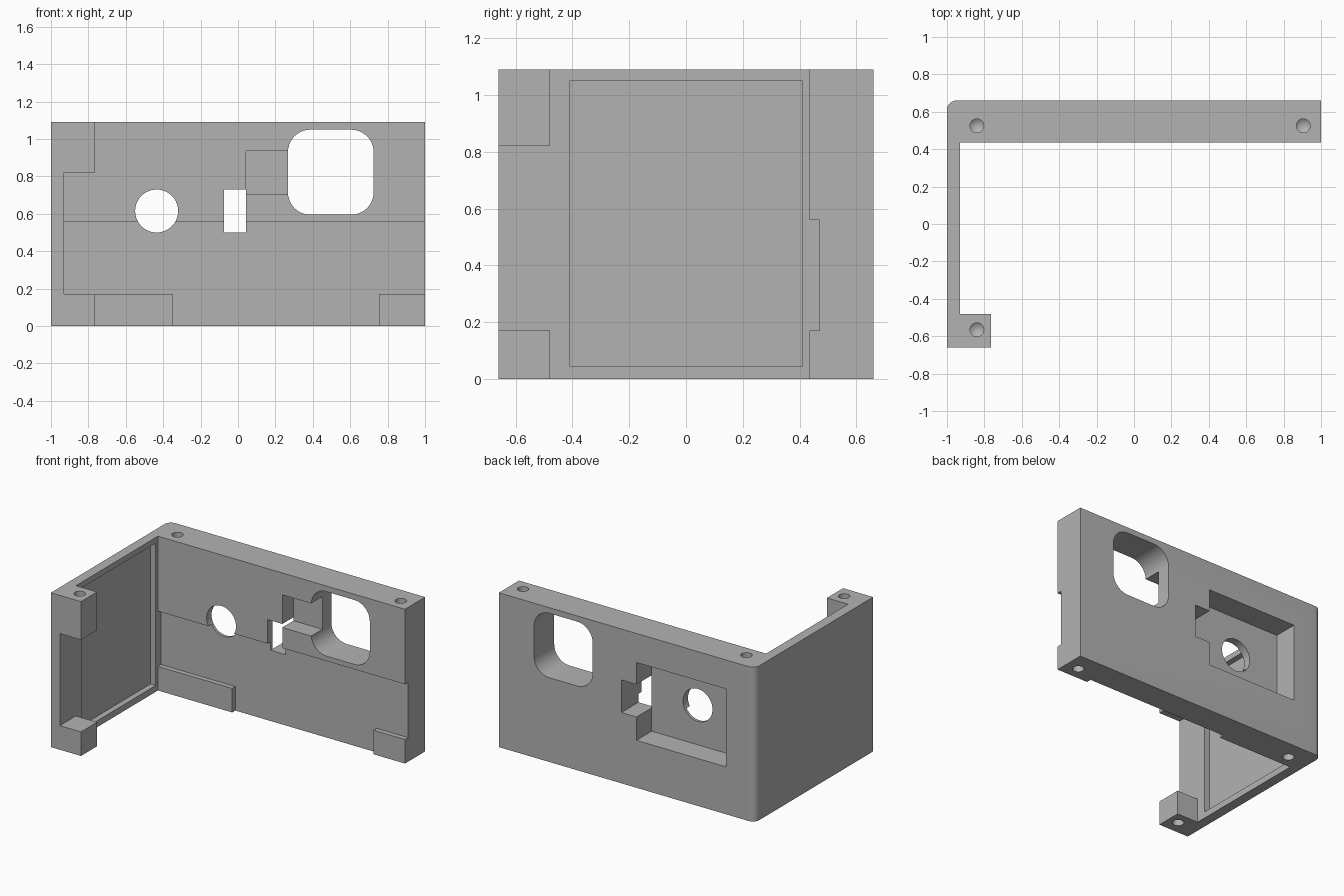
import bpy, bmesh, math
from mathutils import Matrix, Vector

if "Cube" in bpy.data.objects:
    bpy.data.objects.remove(bpy.data.objects["Cube"])

gray = bpy.data.materials.new("plain gray")
gray.use_nodes = True
color = (0.45, 0.45, 0.45, 1)
gray.diffuse_color = color
gray.node_tree.nodes["Principled BSDF"].inputs["Base Color"].default_value = color


def finish(bm, name):
    bmesh.ops.recalc_face_normals(bm, faces=bm.faces)
    mesh = bpy.data.meshes.new(name)
    bm.to_mesh(mesh)
    bm.free()
    mesh.materials.append(gray)
    ob = bpy.data.objects.new(name, mesh)
    bpy.context.scene.collection.objects.link(ob)
    return ob


def box(name, x, y, z, radius=0, rounded=None):
    """Box from ranges; edges picked by the rounded rule get a radius."""
    bm = bmesh.new()
    bmesh.ops.create_cube(bm, size=1)
    for v in bm.verts:
        v.co = Vector([(r[0] + r[1]) / 2 + c * (r[1] - r[0])
                       for r, c in zip((x, y, z), v.co)])
    if rounded:
        edges = [e for e in bm.edges if rounded(*[v.co for v in e.verts])]
        bmesh.ops.bevel(bm, geom=edges, offset=radius, segments=10,
                        profile=0.5, affect='EDGES')
    return finish(bm, name)


def cylinder(name, r1, r2, depth, matrix):
    bm = bmesh.new()
    bmesh.ops.create_cone(bm, cap_ends=True, segments=40, radius1=r1,
                          radius2=r2, depth=depth, matrix=matrix)
    return finish(bm, name)


def drill(name, x, y, z, direction):
    """Screw hole cutter with a pointed tip, made as one lathe profile."""
    profile = [(0, 0.1), (0.037, 0.1), (0.037, -0.15), (0, -0.18)]
    bm = bmesh.new()
    verts = [bm.verts.new((r, 0, h * direction)) for r, h in profile]
    edges = [bm.edges.new(p) for p in zip(verts, verts[1:])]
    bmesh.ops.spin(bm, geom=verts + edges, cent=(0, 0, 0), axis=(0, 0, 1),
                   angle=math.tau, steps=24)
    bmesh.ops.remove_doubles(bm, verts=bm.verts, dist=0.0001)
    bmesh.ops.translate(bm, verts=bm.verts, vec=(x, y, z))
    return finish(bm, name)


HEIGHT = 1.09
WALL = 0.435   # inner face of the back wall
SIDE = -0.93   # inner face of the side wall
POST = -0.48   # rear face of the corner posts

# Solid block with its outer rear corner rounded
body = box("enclosure_corner", (-1, 1), (-0.66, 0.66), (0, HEIGHT), 0.05,
           lambda a, b: all(p.x < -0.9 and p.y > 0.6 for p in (a, b)))

cutters = [
    # Interior space, open front and gap between the corner posts
    box("interior", (SIDE, 1.1), (POST, WALL), (-0.1, 1.2)),
    box("open_front", (-0.765, 1.1), (-0.8, -0.4), (-0.1, 1.2)),
    box("post_gap", (SIDE, -0.7), (-0.8, -0.4), (0.17, 0.82)),
    # Shallow recess on the side wall
    box("side_recess", (-0.97, -0.9), (-0.41, 0.41), (0.045, 1.05)),
    # Thinned lower part of the back wall, leaving two feet
    box("wall_step", (SIDE, 1.1), (0.4, 0.47), (0.17, 0.56)),
    box("foot_gap", (-0.35, 0.755), (0.4, 0.47), (-0.1, 0.3)),
    # Rear recess, round hole, slot, inner pocket and rounded window
    box("rear_recess", (-0.775, -0.075), (0.49, 0.8), (0.335, 0.885)),
    cylinder("round_hole", 0.115, 0.115, 0.6,
             Matrix.Translation((-0.435, 0.55, 0.615)) @ Matrix.Rotation(math.pi / 2, 4, 'X')),
    box("slot", (-0.075, 0.042), (0.3, 0.8), (0.5, 0.73)),
    box("inner_pocket", (0.042, 0.4), (0.3, 0.56), (0.705, 0.935)),
    box("window", (0.267, 0.725), (0.3, 0.8), (0.595, 1.05), 0.12,
        lambda a, b: abs(a.y - b.y) > 0.1),
]
# Screw holes in the top and bottom faces
for x, y in ((-0.84, 0.525), (0.905, 0.525), (-0.84, -0.565)):
    cutters.append(drill("top_screw_hole", x, y, HEIGHT, 1))
    cutters.append(drill("bottom_screw_hole", x, y, 0, -1))
    # keep the lower front post solid above its hole
    if y < 0:
        for v in cutters[-1].data.vertices:
            v.co.z = min(v.co.z, 0.14 if math.hypot(v.co.x - x, v.co.y - y) < 0.01 else 0.11)

for cutter in cutters:
    cutter.hide_render = True
    mod = body.modifiers.new("cut", 'BOOLEAN')
    mod.operation = 'DIFFERENCE'
    mod.solver = 'EXACT'
    mod.object = cutter
    bpy.context.view_layer.objects.active = body
    bpy.ops.object.modifier_apply(modifier=mod.name)
    bpy.data.objects.remove(cutter)

for ob in bpy.context.selected_objects:
    ob.select_set(False)
body.select_set(True)
bpy.context.view_layer.objects.active = body
bpy.ops.object.shade_smooth_by_angle(angle=math.radians(30))
